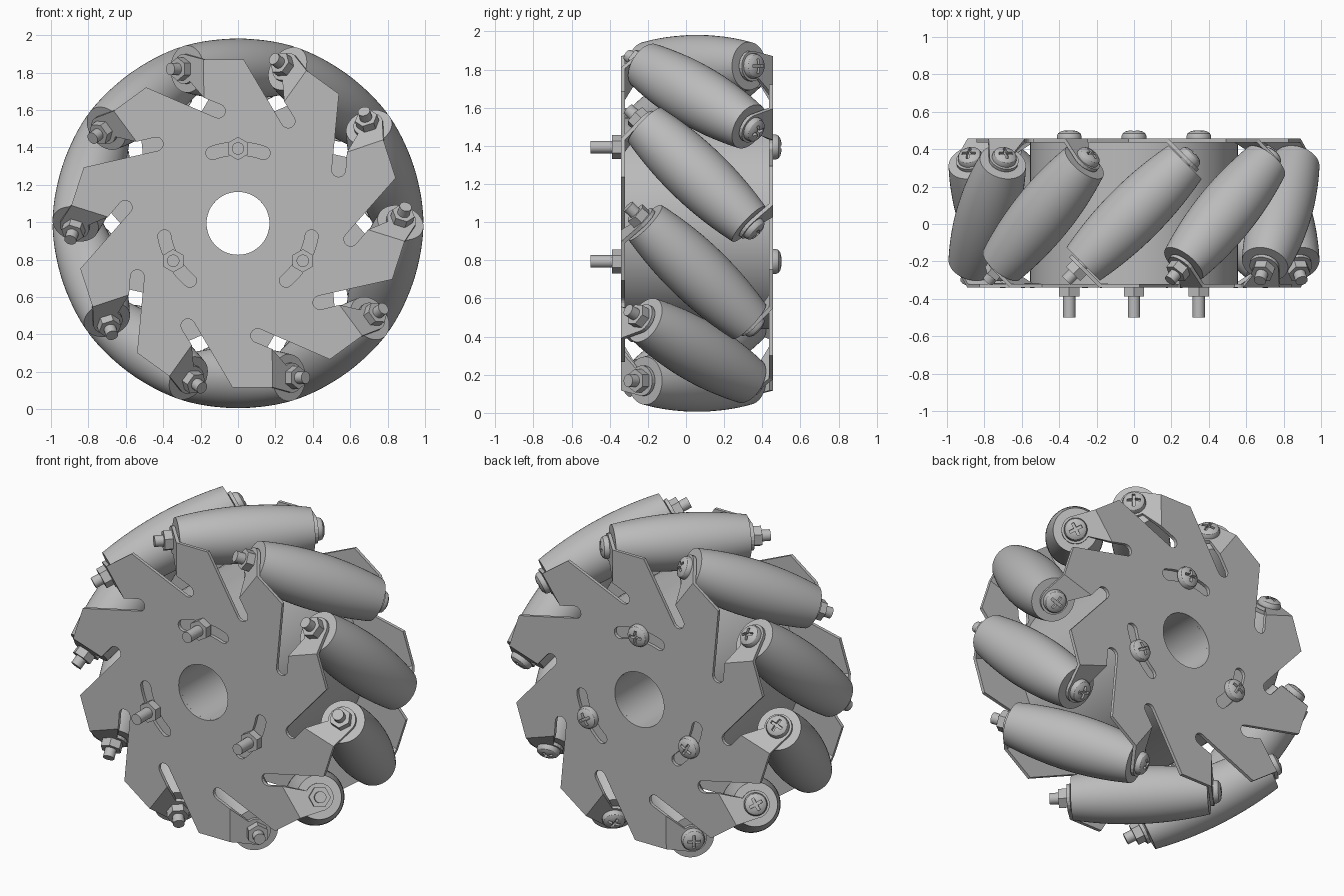
import bpy, bmesh
from math import pi, sin, cos, radians, sqrt
from mathutils import Matrix, Vector

if "Cube" in bpy.data.objects:
    bpy.data.objects.remove(bpy.data.objects["Cube"])

COUNT = 10                # rollers
STEP = 2 * pi / COUNT
PLATE_Y, THICK = 0.388, 0.02
FOLD_X = -0.18            # bend line of each tab
AXLE_R = 0.825            # wheel centre to roller axis
BORE = 0.168
WHEEL = Matrix.Translation((0, 0.058, 0.994))

steel = bpy.data.materials.new("grey_metal")
steel.use_nodes = True
GREY = (0.5, 0.5, 0.5, 1)
steel.diffuse_color = GREY
steel.node_tree.nodes["Principled BSDF"].inputs["Base Color"].default_value = GREY


def finish(bm, name, smooth=True):
    bmesh.ops.recalc_face_normals(bm, faces=bm.faces)
    mesh = bpy.data.meshes.new(name)
    for f in bm.faces:
        f.smooth = smooth
    bm.to_mesh(mesh)
    bm.free()
    if smooth:
        mesh.set_sharp_from_angle(angle=radians(32))
    mesh.materials.append(steel)
    return mesh


def place(name, mesh, matrix):
    ob = bpy.data.objects.new(name, mesh)
    bpy.context.collection.objects.link(ob)
    ob.matrix_world = matrix
    return ob


def lathe(name, profile, sides=40, closed=False):
    """Spin (radius, height) points about local z."""
    bm = bmesh.new()
    vs = [bm.verts.new((r, 0, h)) for r, h in profile]
    pairs = list(zip(vs, vs[1:])) + ([(vs[-1], vs[0])] if closed else [])
    es = [bm.edges.new(p) for p in pairs]
    bmesh.ops.spin(bm, geom=vs + es, cent=(0, 0, 0), axis=(0, 0, 1),
                   angle=2 * pi, steps=sides, use_duplicate=False)
    bmesh.ops.remove_doubles(bm, verts=bm.verts, dist=1e-5)
    return finish(bm, name)


def arc(cx, cz, r, a0, a1, n):
    """Points on an arc, angles in degrees."""
    return [(cx + r * cos(radians(a0 + (a1 - a0) * i / n)),
             cz + r * sin(radians(a0 + (a1 - a0) * i / n))) for i in range(n + 1)]


def turn(p, a):
    return (p[0] * cos(a) - p[1] * sin(a), p[0] * sin(a) + p[1] * cos(a))


# Side plate: notched sheet with curved adjustment slots and bent roller tabs
def side_plate():
    bm = bmesh.new()
    edges = []

    def loop(points):
        vs = [bm.verts.new((x, -PLATE_Y, z)) for x, z in points]
        edges.extend(bm.edges.new((a, b)) for a, b in zip(vs, vs[1:] + vs[:1]))
        return vs

    sector = arc(-0.105, 0.6, 0.037, 247, 427, 8)        # notch root
    low = len(sector)
    sector += [(FOLD_X, 0.672), (FOLD_X, 0.877), (0.03, 0.877)]
    size = len(sector)
    rim = loop([turn(p, -STEP * k) for k in range(COUNT) for p in sector])
    loop(arc(0, 0, BORE, 0, 354, 59))                    # bore
    for k in range(3):
        mid = 90 + 120 * k
        slot = arc(0, 0, 0.435, mid - 20, mid + 20, 10)
        ex, ez = turn((0.4, 0), radians(mid + 20))
        slot += arc(ex, ez, 0.035, mid + 20, mid + 200, 8)[1:-1]
        slot += arc(0, 0, 0.365, mid + 20, mid - 20, 10)
        ex, ez = turn((0.4, 0), radians(mid - 20))
        slot += arc(ex, ez, 0.035, mid - 180 - 20, mid - 20, 8)[1:-1]
        loop(slot)
    bmesh.ops.triangle_fill(bm, edges=edges, use_beauty=True)

    # Tabs fold inwards at 45 degrees around each axle end
    u0 = (PLATE_Y - FOLD_X * -1) / sqrt(2)
    for k in range(COUNT):
        a, b = rim[k * size + low], rim[k * size + low + 1]
        new = []
        for u, z in arc(u0, AXLE_R, 0.08, 110, -125, 14):
            x, z2 = turn((FOLD_X - u / sqrt(2), z), -STEP * k)
            new.append(bm.verts.new((x, -PLATE_Y + u / sqrt(2), z2)))
        bm.faces.new([a, b] + new)
    bmesh.ops.dissolve_limit(bm, angle_limit=0.01, verts=bm.verts, edges=bm.edges)
    return finish(bm, "side_plate", smooth=False)


plate = side_plate()
for name, angle in (("front_plate", 0), ("back_plate", pi)):
    ob = place(name, plate, WHEEL @ Matrix.Rotation(angle, 4, 'Z'))
    mod = ob.modifiers.new("sheet_thickness", 'SOLIDIFY')
    mod.thickness, mod.offset, mod.use_even_offset = THICK, 0, True

# Hub drum with a through bore
LEN = PLATE_Y - THICK / 2
to_front = Matrix.Rotation(pi / 2, 4, 'X')               # local z towards -y
drum = lathe("hub_drum", [(BORE, -LEN), (0.555, -LEN), (0.555, LEN), (BORE, LEN)],
             72, closed=True)
place("hub_drum", drum, WHEEL @ to_front)

# Barrel roller: its edge follows the rolling circle
HALF, N = 0.385, 14
barrel = [(0.163 - 0.037 * (t / N) ** 2, HALF * t / N) for t in range(-N, N + 1)]
roller = lathe("roller", [(0, -HALF)] + barrel + [(0, HALF)], 48)

# Fasteners: base of each part at local z = 0
nut_bm = bmesh.new()
bmesh.ops.create_cone(nut_bm, cap_ends=True, segments=6, radius1=0.062,
                      radius2=0.062, depth=0.048,
                      matrix=Matrix.Translation((0, 0, 0.024)))
nut = finish(nut_bm, "nut", smooth=False)
head = lathe("screw_head", [(0, 0), (0.066, 0), (0.066, 0.015), (0.06, 0.029),
                            (0.045, 0.039), (0.025, 0.044), (0, 0.046)], 32)


# Cross recess cut into the shared screw head
def cut_cross(mesh):
    bm = bmesh.new()
    for sx, sy in ((0.076, 0.016), (0.016, 0.076)):
        bmesh.ops.create_cube(bm, size=1, matrix=Matrix.Translation((0, 0, 0.045))
                              @ Matrix.Diagonal((sx, sy, 0.044, 1)))
    cutter = place("cross_cutter", finish(bm, "cross_cutter", False), Matrix())
    cutter.hide_render = True
    ob = place("head_source", mesh, Matrix())
    mod = ob.modifiers.new("recess", 'BOOLEAN')
    mod.operation, mod.object, mod.use_self = 'DIFFERENCE', cutter, True
    bpy.context.view_layer.update()
    dg = bpy.context.evaluated_depsgraph_get()
    result = bpy.data.meshes.new_from_object(ob.evaluated_get(dg))
    for o in (ob, cutter):
        bpy.data.objects.remove(o)
    return result


head = cut_cross(head)


def bolt(name, frame, seat, tip):
    """Axle along local z: nut at the + end, screw head at the - end."""
    shaft = lathe(name + "_shaft", [(0, -seat), (0.033, -seat), (0.033, tip), (0, tip)], 20)
    place(name + "_shaft", shaft, frame)
    place(name + "_nut", nut, frame @ Matrix.Translation((0, 0, seat)))
    place(name + "_head", head, frame @ Matrix.Translation((0, 0, -seat))
          @ Matrix.Rotation(pi, 4, 'X'))


# Rollers and their axles around the wheel
tilt = Vector((-1, -1, 0)).to_track_quat('Z', 'Y').to_matrix().to_4x4()
TAB = (PLATE_Y - FOLD_X) / sqrt(2) + THICK / 2
for k in range(COUNT):
    frame = (WHEEL @ Matrix.Rotation(STEP * k, 4, 'Y')
             @ Matrix.Translation((0, 0, AXLE_R)) @ tilt)
    place(f"roller_{k + 1}", roller, frame)
    bolt(f"axle_{k + 1}", frame, TAB, TAB + 0.1)

# Three clamping bolts through the hub
for k in range(3):
    frame = (WHEEL @ Matrix.Rotation(k * 2 * pi / 3, 4, 'Y')
             @ Matrix.Translation((0, 0, 0.4)) @ to_front)
    bolt(f"clamp_bolt_{k + 1}", frame, PLATE_Y + THICK / 2, 0.558)
